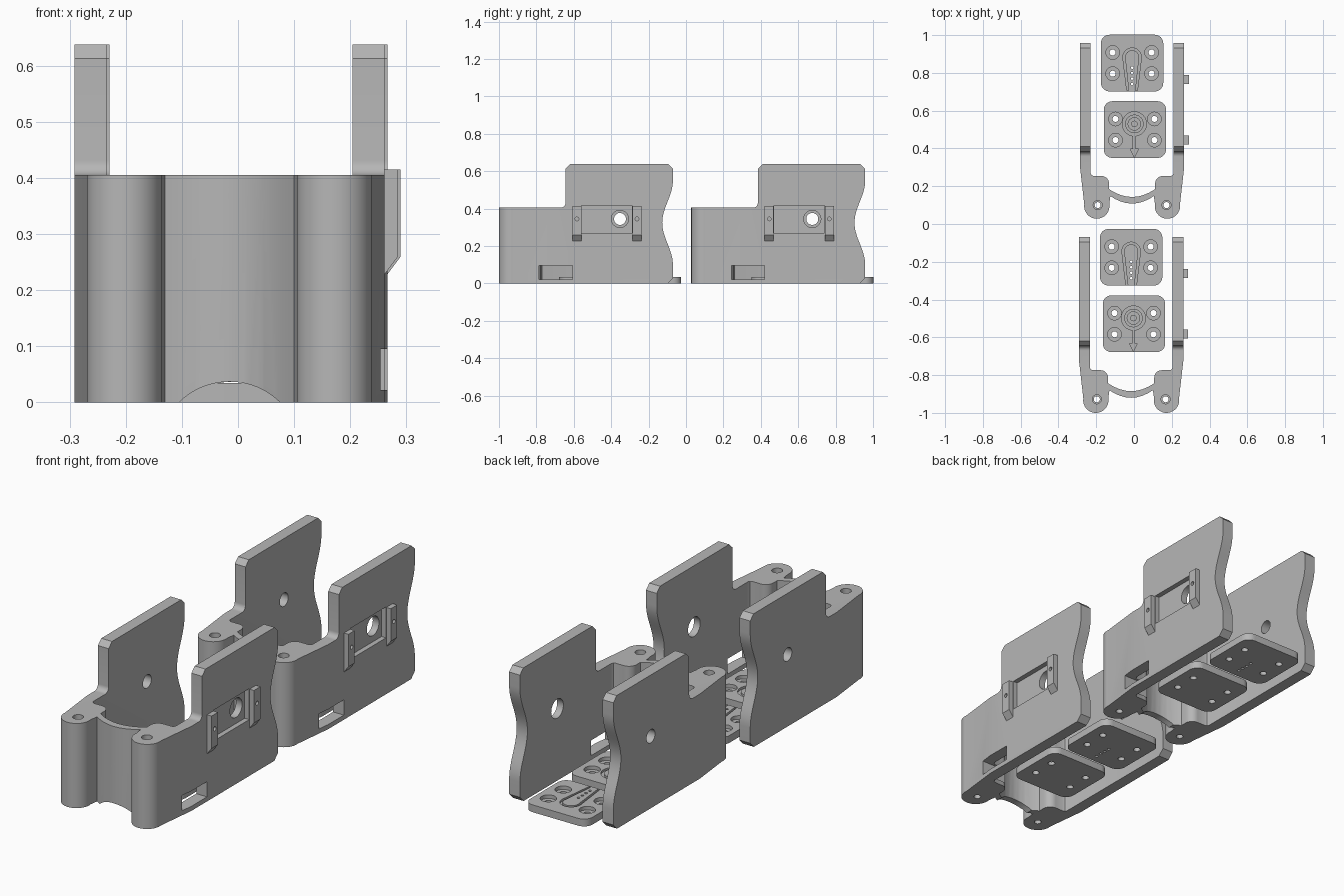
import bpy, bmesh, math

if "Cube" in bpy.data.objects:
    bpy.data.objects.remove(bpy.data.objects["Cube"])

grey = bpy.data.materials.new("plain grey")
grey.diffuse_color = (0.47, 0.47, 0.47, 1)
grey.use_nodes = True
grey.node_tree.nodes["Principled BSDF"].inputs["Base Color"].default_value = grey.diffuse_color


def prism(name, pts, axis, a, b):
    """Extrude a 2D outline along one axis from a to b."""
    place = {'x': lambda u, v, w: (w, u, v),
             'y': lambda u, v, w: (u, w, v),
             'z': lambda u, v, w: (u, v, w)}[axis]
    bm = bmesh.new()
    low = [bm.verts.new(place(u, v, a)) for u, v in pts]
    high = [bm.verts.new(place(u, v, b)) for u, v in pts]
    bm.faces.new(low)
    bm.faces.new(high)
    n = len(pts)
    for i in range(n):
        j = (i + 1) % n
        bm.faces.new((low[i], low[j], high[j], high[i]))
    bmesh.ops.recalc_face_normals(bm, faces=bm.faces)
    mesh = bpy.data.meshes.new(name)
    bm.to_mesh(mesh)
    bm.free()
    mesh.materials.append(grey)
    ob = bpy.data.objects.new(name, mesh)
    bpy.context.collection.objects.link(ob)
    return ob


def arc(cx, cy, r, start, end, n=12):
    return [(cx + r * math.cos(math.radians(start + (end - start) * i / n)),
             cy + r * math.sin(math.radians(start + (end - start) * i / n)))
            for i in range(n + 1)]


def circle(cx, cy, r, n=32):
    return arc(cx, cy, r, 0, 360, n)[:-1]


def rect(u0, u1, v0, v1):
    return [(u0, v0), (u1, v0), (u1, v1), (u0, v1)]


def rounded(cx, cy, w, h, r):
    pts = []
    for sx, sy, s in ((1, 1, 0), (-1, 1, 90), (-1, -1, 180), (1, -1, 270)):
        pts += arc(cx + sx * (w / 2 - r), cy + sy * (h / 2 - r), r, s, s + 90, 8)
    return pts


def carve(ob, pts, axis, a, b, op='DIFFERENCE'):
    """Cut (or intersect) an object with an extruded outline."""
    tool = prism("cutter", pts, axis, a, b)
    tool.hide_render = True
    mod = ob.modifiers.new("cut", 'BOOLEAN')
    mod.operation, mod.object, mod.solver = op, tool, 'EXACT'
    bpy.context.view_layer.update()
    deps = bpy.context.evaluated_depsgraph_get()
    mesh = bpy.data.meshes.new_from_object(ob.evaluated_get(deps))
    ob.modifiers.clear()
    ob.data = mesh
    bpy.data.objects.remove(tool)


parts = []

# housing plan: two side walls, two screw bosses and the curved front strap
half = [(0, -0.885)]
half += [(x, -0.885 + 0.042 * (x / 0.122) ** 2) for x in (0.03, 0.06, 0.09, 0.11, 0.122)]
half += arc(0.162, -0.814, 0.04, 180, 90, 8)
half += [(0.205, -0.774), (0.214, -0.77), (0.219, -0.76), (0.219, -0.07),
         (0.276, -0.07), (0.276, -0.725)]
half += arc(0.187, -0.933, 0.067, 8, -190, 28)
half += [(x, -0.92 + 0.045 * (x / 0.122) ** 2) for x in (0.115, 0.09, 0.06, 0.03)]
half += [(0, -0.92)]
plan = half + [(-x, y) for x, y in reversed(half[1:-1])]
housing = prism("housing", plan, 'z', 0, 0.7)

# housing side profile: low front, raised walls, wavy rear edge
side = [(-1.1, -0.1), (-1.1, 0.405), (-0.67, 0.405)]
side += arc(-0.67, 0.431, 0.026, -80, 0, 6)
side += [(-0.644, 0.613), (-0.619, 0.638), (-0.095, 0.638), (-0.07, 0.613)]
side += [(-0.07 - 0.0285 * (1 - math.cos(math.tau * i / 24)), 0.55 - 0.45 * i / 24)
         for i in range(25)]
side += [(-0.07, 0.028), (-0.098, 0), (-0.098, -0.1)]
side = [(y + (-0.0001 if y == -0.07 else 0), z) for y, z in side]
carve(housing, side, 'x', -0.5, 0.5, 'INTERSECT')

# arch under the strap
carve(housing, circle(0, -0.091, 0.128, 64), 'y', -0.96, -0.82)
# screw holes in the bosses
for s in (-1, 1):
    carve(housing, circle(s * 0.182, -0.928, 0.016), 'z', -0.1, 0.7)
    carve(housing, circle(s * 0.182, -0.928, 0.024), 'z', 0.375, 0.7)
# wall holes, the right one larger, with a shallow pocket and a cable slot
carve(housing, circle(-0.353, 0.345, 0.032), 'x', -0.4, -0.1)
carve(housing, circle(-0.353, 0.345, 0.046), 'x', 0.1, 0.4)
carve(housing, rect(-0.558, -0.288, 0.27, 0.418), 'x', 0.252, 0.4)
carve(housing, rect(-0.785, -0.607, 0.022, 0.095), 'x', 0.1, 0.4)
parts.append(housing)

# pair of clips beside the pocket
for y0 in (-0.607, -0.286):
    clip = prism("side_clip", [(0.27, 0.415), (0.3, 0.415), (0.3, 0.26),
                               (0.276, 0.228), (0.27, 0.228)], 'y', y0, y0 + 0.048)
    carve(clip, circle(y0 + 0.024, 0.345, 0.01, 16), 'x', 0.28, 0.4)
    parts.append(clip)


def base_plate(name, cx, cy):
    plate = prism(name, rounded(cx, cy, 0.33, 0.3, 0.045), 'z', 0, 0.035)
    for sx in (-1, 1):
        for sy in (-1, 1):
            x, y = cx + sx * 0.103, cy + sy * 0.056
            carve(plate, circle(x, y, 0.016, 24), 'z', -0.1, 0.1)
            carve(plate, circle(x, y, 0.036), 'z', 0.018, 0.1)
    parts.append(plate)
    return plate


def teardrop(cx, cy, r, foot):
    return arc(cx, cy, r, -6, 186, 20) + [(cx - foot, -0.322), (cx + foot, -0.322)]


# rear plate with a grooved teardrop and a row of pin holes
rear = base_plate("rear_plate", 0, -0.176)
carve(rear, teardrop(0, -0.145, 0.049, 0.028), 'z', 0.025, 0.1)
island = prism("teardrop_island", teardrop(0, -0.145, 0.037, 0.018), 'z', 0.02, 0.035)
for i in range(4):
    for ob in (rear, island):
        carve(ob, circle(0, -0.2 - 0.029 * i, 0.007, 12), 'z', -0.1, 0.1)
parts.append(island)

# front plate with a round socket and an arrow
front = base_plate("front_plate", 0.015, -0.528)
cx, cy = 0.012, -0.498
carve(front, circle(cx, cy, 0.064, 48), 'z', 0.025, 0.1)
arrow = [(-0.006, -0.56), (-0.006, -0.632), (-0.021, -0.632), (0, -0.674),
         (0.021, -0.632), (0.006, -0.632), (0.006, -0.56)]
carve(front, [(cx + x, y) for x, y in arrow], 'z', 0.025, 0.1)
ring = prism("socket_ring", circle(cx, cy, 0.049, 48), 'z', 0.02, 0.035)
carve(ring, circle(cx, cy, 0.033), 'z', 0, 0.1)
stud = prism("socket_stud", circle(cx, cy, 0.017, 24), 'z', 0.02, 0.035)
parts += [ring, stud]

# smooth the curved faces, then repeat the whole unit behind the first
bpy.ops.object.select_all(action='DESELECT')
for ob in parts:
    ob.select_set(True)
bpy.context.view_layer.objects.active = housing
bpy.ops.object.shade_smooth_by_angle(angle=math.radians(28))
for ob in parts:
    ob.location = (-0.015, 0, 0)
    twin = ob.copy()
    twin.name = "second_" + ob.name.split(".")[0]
    twin.location = (-0.01, 1.028, 0)
    bpy.context.collection.objects.link(twin)
